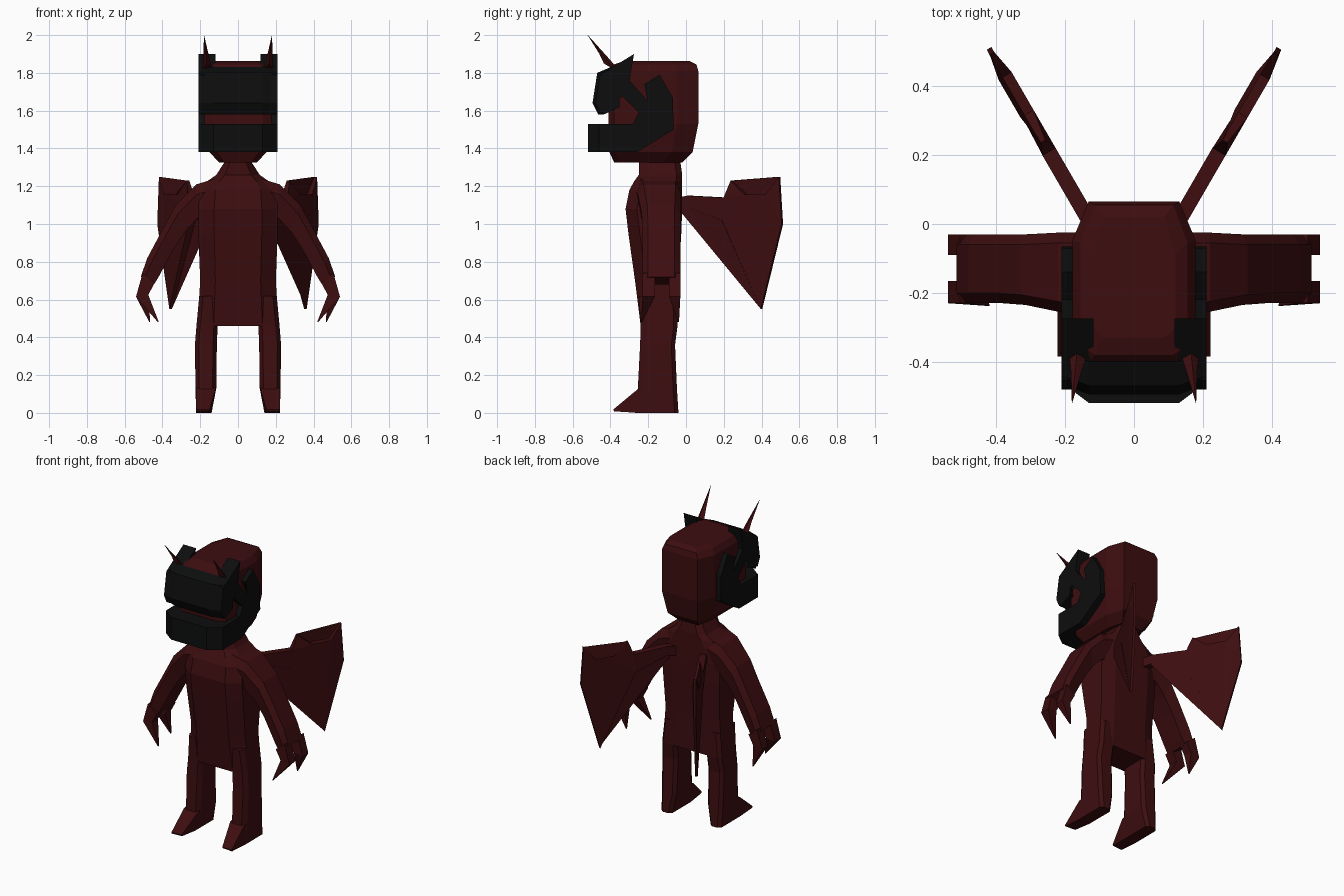
import bpy, bmesh
from mathutils import Vector


def material(name, color):
    m = bpy.data.materials.new(name)
    m.diffuse_color = (*color, 1)
    return m


RED = material("dark red", (0.047, 0.0042, 0.005))
BLACK = material("near black", (0.004, 0.0042, 0.0042))


def finish(name, bm, mat):
    bmesh.ops.recalc_face_normals(bm, faces=bm.faces)
    me = bpy.data.meshes.new(name)
    bm.to_mesh(me)
    bm.free()
    me.materials.append(mat)
    ob = bpy.data.objects.new(name, me)
    bpy.context.collection.objects.link(ob)
    return ob


def loft(name, rings, mat):
    """Skin a list of equal-length point rings and cap both ends."""
    bm = bmesh.new()
    vs = [[bm.verts.new(p) for p in r] for r in rings]
    n = len(rings[0])
    for a, b in zip(vs, vs[1:]):
        for i in range(n):
            j = (i + 1) % n
            bm.faces.new((a[i], a[j], b[j], b[i]))
    bm.faces.new(vs[0])
    bm.faces.new(vs[-1])
    # triangulate only the caps so concave outlines stay clean
    bmesh.ops.triangulate(bm, faces=[f for f in bm.faces if len(f.verts) > 4])
    return finish(name, bm, mat)


def oct_ring(z, x0, x1, y0, y1, cx, cf, cb):
    """Chamfered rectangle; cx chamfer in x, cf/cb chamfer in y at front/back."""
    return [(x0 + cx, y0, z), (x1 - cx, y0, z), (x1, y0 + cf, z), (x1, y1 - cb, z),
            (x1 - cx, y1, z), (x0 + cx, y1, z), (x0, y1 - cb, z), (x0, y0 + cf, z)]


def slab(name, yz, x0, x1, mat):
    """Side-view outline extruded across x."""
    return loft(name, [[(x, y, z) for y, z in yz] for x in (x0, x1)], mat)


# Torso and neck
torso = [(0.46, 0.215, -0.24, -0.045), (0.70, 0.20, -0.27, -0.04), (0.95, 0.21, -0.305, -0.025),
         (1.08, 0.21, -0.32, -0.02), (1.18, 0.20, -0.30, -0.02), (1.225, 0.165, -0.275, -0.02),
         (1.26, 0.115, -0.25, -0.02), (1.33, 0.07, -0.25, -0.03), (1.40, 0.10, -0.27, -0.03)]
loft("torso", [oct_ring(z, -h, h, a, b, h * 0.4, 0.06, 0.03) for z, h, a, b in torso], RED)

# Head
head = [(1.325, 0.10, -0.38, -0.02), (1.38, 0.15, -0.405, 0.035), (1.53, 0.178, -0.41, 0.065),
        (1.81, 0.178, -0.41, 0.065), (1.845, 0.155, -0.38, 0.055), (1.862, 0.12, -0.33, 0.02)]
loft("head", [oct_ring(z, -h, h, a, b, h * 0.26, 0.03, 0.11) for z, h, a, b in head], RED)

# Mask visor front panel, lower at the middle than at the corner plates
visor = [(-0.46, 1.80), (-0.39, 1.83), (-0.37, 1.62), (-0.455, 1.58), (-0.485, 1.64)]
loft("visor", [[(x, y + d, z) for y, z in visor]
               for x, d in ((-0.21, 0.02), (-0.13, -0.01), (0.13, -0.01), (0.21, 0.02))], BLACK)

# Mask jaw bar with chamfered corners
loft("jaw_bar", [[(x, f, 1.38), (x, f, 1.53), (x, b, 1.53), (x, b, 1.38)]
                 for x, f, b in ((-0.21, -0.46, -0.32), (-0.13, -0.52, -0.38),
                                 (0.13, -0.52, -0.38), (0.21, -0.46, -0.32))], BLACK)

corner = [(-0.455, 1.79), (-0.275, 1.90), (-0.30, 1.78), (-0.31, 1.70), (-0.35, 1.68),
          (-0.40, 1.62), (-0.455, 1.585), (-0.48, 1.64)]
cheek = [(-0.46, 1.38), (-0.26, 1.38), (-0.065, 1.50), (-0.07, 1.67), (-0.14, 1.79),
         (-0.22, 1.74), (-0.15, 1.62), (-0.18, 1.54), (-0.30, 1.76), (-0.34, 1.68),
         (-0.25, 1.59), (-0.28, 1.53), (-0.46, 1.53)]

# Arm stations: top point, bottom point (x, z), front y, back y
arm = [((0.12, 1.24), (0.13, 1.06), -0.27, -0.025), ((0.22, 1.21), (0.215, 1.03), -0.255, -0.025),
       ((0.33, 1.10), (0.28, 0.96), -0.235, -0.03), ((0.40, 0.97), (0.34, 0.87), -0.23, -0.03),
       ((0.48, 0.82), (0.42, 0.72), -0.23, -0.03), ((0.515, 0.72), (0.445, 0.68), -0.23, -0.03)]

# Leg stations: z, inner x, outer x, front y, back y
leg = [(0.0, 0.14, 0.222, -0.27, -0.04), (0.13, 0.115, 0.225, -0.255, -0.048),
       (0.36, 0.112, 0.228, -0.243, -0.058), (0.46, 0.108, 0.22, -0.24, -0.045),
       (0.62, 0.02, 0.205, -0.25, -0.05)]

# Wing outline: y, z; it sweeps outward as it goes back
wing = [(-0.03, 1.14), (0.02, 1.15), (0.21, 1.14), (0.24, 1.23), (0.32, 1.155), (0.43, 1.155),
        (0.495, 1.25), (0.51, 1.0), (0.40, 0.55), (0.20, 1.02), (0.02, 1.09), (-0.03, 1.08)]

for s, side in ((-1, "left"), (1, "right")):
    # Mask side pieces
    slab("visor_corner_" + side, corner, s * 0.118, s * 0.21, BLACK)
    slab("cheek_guard_" + side, cheek, s * 0.165, s * 0.21, BLACK)

    # Horn, a bent four-sided spike
    loft("horn_" + side, [
        [(s * (x + dx * w), y + dy * w, z - dy * w * 0.6)
         for dx, dy in ((-0.5, 0), (0, -1), (0.5, 0), (0, 1))]
        for x, y, z, w in ((0.163, -0.385, 1.82, 0.05), (0.168, -0.43, 1.885, 0.03),
                           (0.18, -0.52, 2.0, 0.001))], RED)

    # Arm
    loft("arm_" + side, [
        [(s * t[0], f + 0.03, t[1]), (s * t[0], b - 0.03, t[1]),
         (s * (t[0] * 0.7 + u[0] * 0.3), b, t[1] * 0.7 + u[1] * 0.3),
         (s * u[0], b - 0.02, u[1]), (s * u[0], f + 0.02, u[1]),
         (s * (t[0] * 0.7 + u[0] * 0.3), f, t[1] * 0.7 + u[1] * 0.3)]
        for t, u, f, b in arm], RED)

    # Two hooked claws per hand
    for tag, f, b, tip, tx in (("front", -0.23, -0.165, -0.235, 0.42),
                               ("back", -0.09, -0.03, -0.04, 0.465)):
        loft("claw_%s_%s" % (tag, side), [
            [(s * o, f, zo), (s * o, b, zo), (s * i, b, zi), (s * i, f, zi)]
            for o, zo, i, zi, f, b in (
                (0.505, 0.74, 0.44, 0.69, f, b), (0.54, 0.615, 0.475, 0.625, f, b),
                (tx + 0.004, 0.48, tx, 0.483, tip - 0.003, tip + 0.003))], RED)

    # Leg and wedge foot
    loft("leg_" + side, [[(s * x, y, z) for x, y, z in
                          oct_ring(z, i, o, f, b, 0.02, 0.03, 0.02)]
                         for z, i, o, f, b in leg], RED)
    loft("foot_" + side, [
        [(s * 0.118, -0.20, 0.14), (s * 0.222, -0.20, 0.14), (s * 0.222, -0.20, 0), (s * 0.14, -0.20, 0)],
        [(s * 0.118, -0.25, 0.13), (s * 0.222, -0.25, 0.13), (s * 0.222, -0.25, 0), (s * 0.14, -0.25, 0)],
        [(s * 0.15, -0.38, 0.018), (s * 0.222, -0.385, 0.018), (s * 0.222, -0.38, 0.008),
         (s * 0.15, -0.375, 0.008)]], RED)

    # Wing, a slanted plate with thickness across its sweep
    across = Vector((0.86, -0.51, 0)) * 0.022
    mid = [Vector((0.125 + 0.58 * y, y, z)) for y, z in wing]
    rings = [[p + across * k * (0.35 if p.z > 1.2 or p.z < 0.6 or p.y > 0.5 else 1) for p in mid]
             for k in (-1, 1)]
    loft("wing_" + side, [[(s * p.x, p.y, p.z) for p in r] for r in rings], RED)
